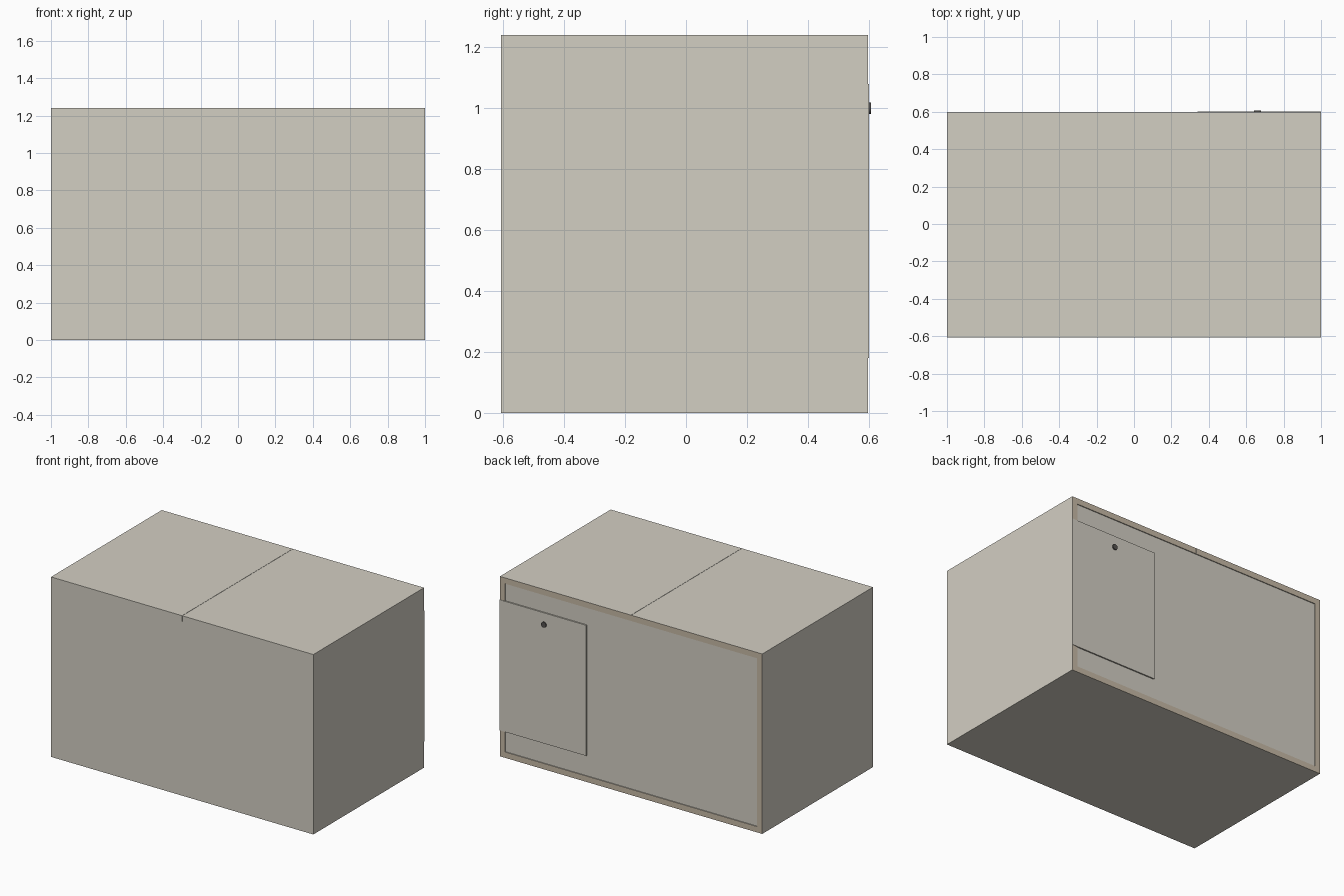
import bpy, math

if "Cube" in bpy.data.objects:
    bpy.data.objects.remove(bpy.data.objects["Cube"])

def material(name, rgb):
    m = bpy.data.materials.new(name)
    m.diffuse_color = (*rgb, 1)
    m.use_nodes = True
    m.node_tree.nodes["Principled BSDF"].inputs["Base Color"].default_value = m.diffuse_color
    return m

LAMINATE = material("laminate", (0.65, 0.62, 0.545))
EDGE = material("raw_edge", (0.57, 0.49, 0.38))
DARK = material("dark_metal", (0.09, 0.085, 0.08))

def board(name, lo, hi, raw_back=False):
    """Flat board between two corners; raw_back shows the core on its +y end."""
    bpy.ops.mesh.primitive_cube_add(size=1)
    o = bpy.context.object
    o.name = name
    for v in o.data.vertices:
        v.co = [hi[i] if v.co[i] > 0 else lo[i] for i in range(3)]
    o.data.update()
    o.data.materials.append(LAMINATE)
    if raw_back:
        o.data.materials.append(EDGE)
        for p in o.data.polygons:
            if p.normal.y > 0.9:
                p.material_index = 1
    return o

T = 0.04                    # board thickness
F, B, H = -0.608, 0.598, 1.24

# Cabinet shell: floor, sides, front and a top split in two halves
board("bottom_panel", (-1 + T, F + T, 0), (1 - T, B, T), True)
board("front_panel", (-1, F, 0), (1, F + T, H - T))
for s, side in ((-1, "left"), (1, "right")):
    xs = sorted((s, s * (1 - T)))
    board(side + "_panel", (xs[0], F + T, 0), (xs[1], B, H - T), True)
    xs = sorted((s * 0.001, s))
    board(side + "_top_panel", (xs[0], F, H - T), (xs[1], B, H), True)

# Slightly recessed back, with a door laid over the rim
board("back_panel", (-1 + T, B - 0.03, T), (1 - T, B - 0.006, H - T))
board("door", (0.34, B - 0.006, 0.18), (1, B + 0.003, 1.08))

# Round door knob
bpy.ops.mesh.primitive_cylinder_add(vertices=16, radius=0.019, depth=0.008,
                                    location=(0.661, 0.604, 1.0),
                                    rotation=(math.pi / 2, 0, 0))
knob = bpy.context.object
knob.name = "door_knob"
knob.data.materials.append(DARK)
bpy.ops.object.shade_smooth_by_angle()
